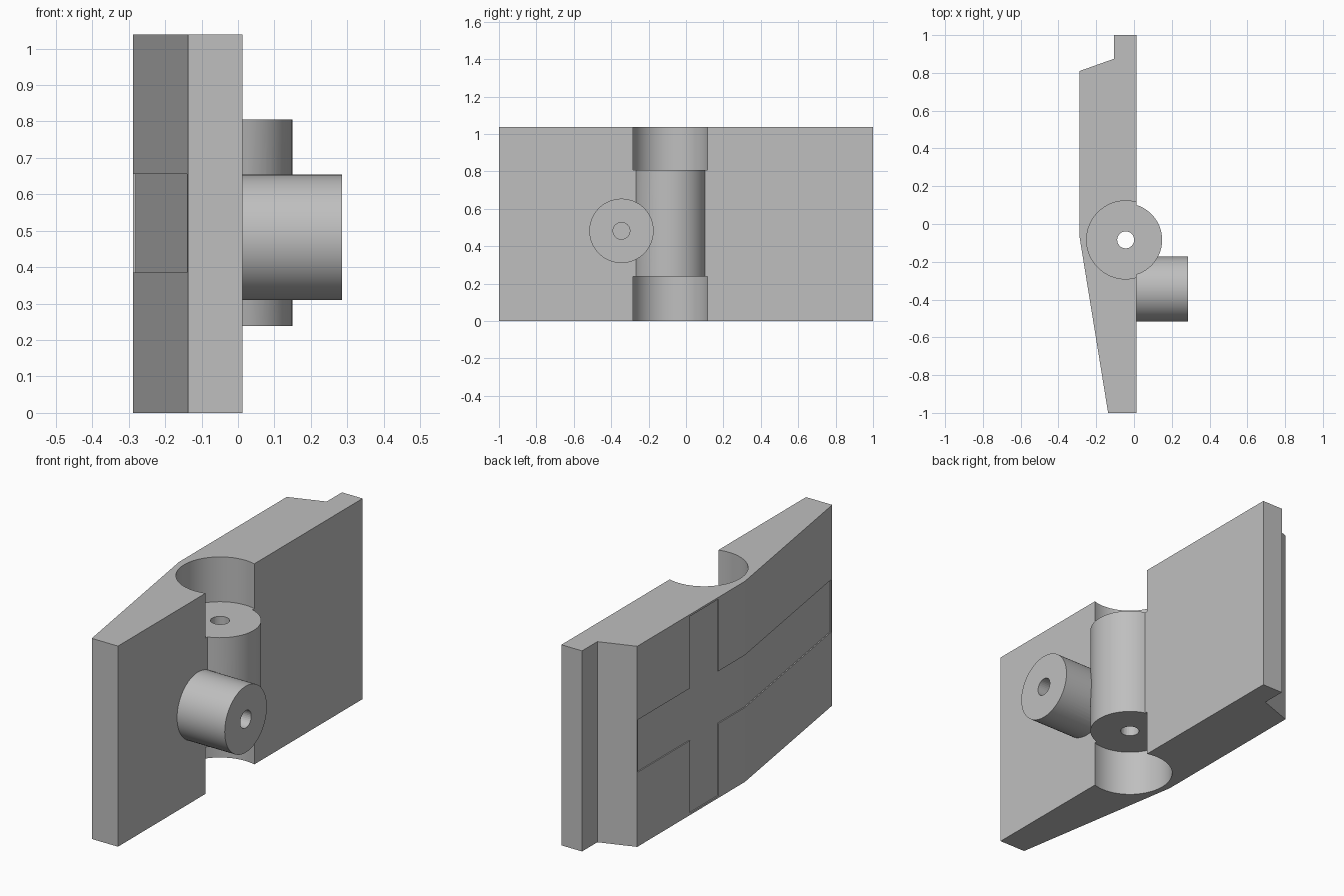
import bpy
import bmesh
import math
from mathutils import Matrix

old = bpy.data.objects.get("Cube")
if old:
    bpy.data.objects.remove(old, do_unlink=True)

grey = bpy.data.materials.new("plain grey")
grey.use_nodes = True
COLOUR = (0.52, 0.52, 0.52, 1)
grey.diffuse_color = COLOUR
grey.node_tree.nodes["Principled BSDF"].inputs["Base Color"].default_value = COLOUR

HEIGHT = 1.038
BACK, FACE = -0.288, 0.013        # x of the two broad sides
BEND_Y = -0.07                    # where the back starts to taper
TIP_X = -0.137                    # back side at the thin end
PIN = (-0.044, -0.084)            # knuckle axis
BOSS_Y, BOSS_Z = -0.345, 0.482


def finish(bm, name):
    bmesh.ops.recalc_face_normals(bm, faces=bm.faces)
    mesh = bpy.data.meshes.new(name)
    bm.to_mesh(mesh)
    bm.free()
    mesh.materials.append(grey)
    obj = bpy.data.objects.new(name, mesh)
    bpy.context.collection.objects.link(obj)
    return obj


def prism(name, outline, z0, z1):
    bm = bmesh.new()
    face = bm.faces.new([bm.verts.new((x, y, z0)) for x, y in outline])
    new = bmesh.ops.extrude_face_region(bm, geom=[face])["geom"]
    verts = [g for g in new if isinstance(g, bmesh.types.BMVert)]
    bmesh.ops.translate(bm, verts=verts, vec=(0, 0, z1 - z0))
    return finish(bm, name)


def cylinder(name, radius, start, length, axis="Z", sides=64):
    bm = bmesh.new()
    bmesh.ops.create_cone(bm, cap_ends=True, segments=sides,
                          radius1=radius, radius2=radius, depth=length)
    bmesh.ops.translate(bm, verts=bm.verts, vec=(0, 0, length / 2))
    turn = Matrix.Rotation(math.pi / 2, 4, "Y") if axis == "X" else Matrix()
    bmesh.ops.transform(bm, verts=bm.verts, matrix=Matrix.Translation(start) @ turn)
    return finish(bm, name)


def combine(target, tool, operation):
    mod = target.modifiers.new(tool.name, "BOOLEAN")
    mod.operation = operation
    mod.solver = "EXACT"
    mod.object = tool
    bpy.context.view_layer.objects.active = target
    bpy.ops.object.modifier_apply(modifier=mod.name)
    bpy.data.objects.remove(tool, do_unlink=True)


def floor_x(y, depth=0.006):
    """Depth of the recess floor under the back side."""
    t = max(0, (BEND_Y - y) / (BEND_Y + 1))
    return BACK + t * (TIP_X - BACK) + depth


def recess(name, y0, y1, z0, z1):
    ys = [y1, BEND_Y, y0] if y0 < BEND_Y else [y1, y0]
    outline = [(floor_x(y), y) for y in ys] + [(-0.4, y0), (-0.4, y1)]
    return prism(name, outline, z0, z1)


# Tapered plate with a stepped end
plate = prism("hinge_plate", [
    (TIP_X, -1), (FACE, -1), (FACE, 1), (-0.105, 1),
    (-0.105, 0.875), (BACK, 0.81), (BACK, BEND_Y)], 0, HEIGHT)

# Round clearances above and below the knuckle
for z0, z1 in ((-0.1, 0.238), (0.806, 1.2)):
    combine(plate, cylinder("clearance", 0.207, (*PIN, z0), z1 - z0), "DIFFERENCE")

# Cross-shaped shallow recess on the back
combine(plate, recess("long_recess", -0.985, 0.802, 0.385, 0.656), "DIFFERENCE")
combine(plate, recess("tall_recess", 0.146, 0.378, 0.01, HEIGHT - 0.01), "DIFFERENCE")

# Knuckle with its through bore
combine(plate, cylinder("knuckle", 0.193, (*PIN, 0.238), 0.568), "UNION")
combine(plate, cylinder("pin_bore", 0.045, (*PIN, -0.1), 1.3, sides=32), "DIFFERENCE")

# Side boss with a blind hole
combine(plate, cylinder("boss", 0.172, (-0.05, BOSS_Y, BOSS_Z), 0.336, "X"), "UNION")
combine(plate, cylinder("boss_hole", 0.045, (0, BOSS_Y, BOSS_Z), 0.4, "X", 32), "DIFFERENCE")

# Smooth the round surfaces, keep edges sharp
bpy.ops.object.select_all(action="DESELECT")
plate.select_set(True)
bpy.context.view_layer.objects.active = plate
bpy.ops.object.shade_smooth_by_angle(angle=math.radians(8))
